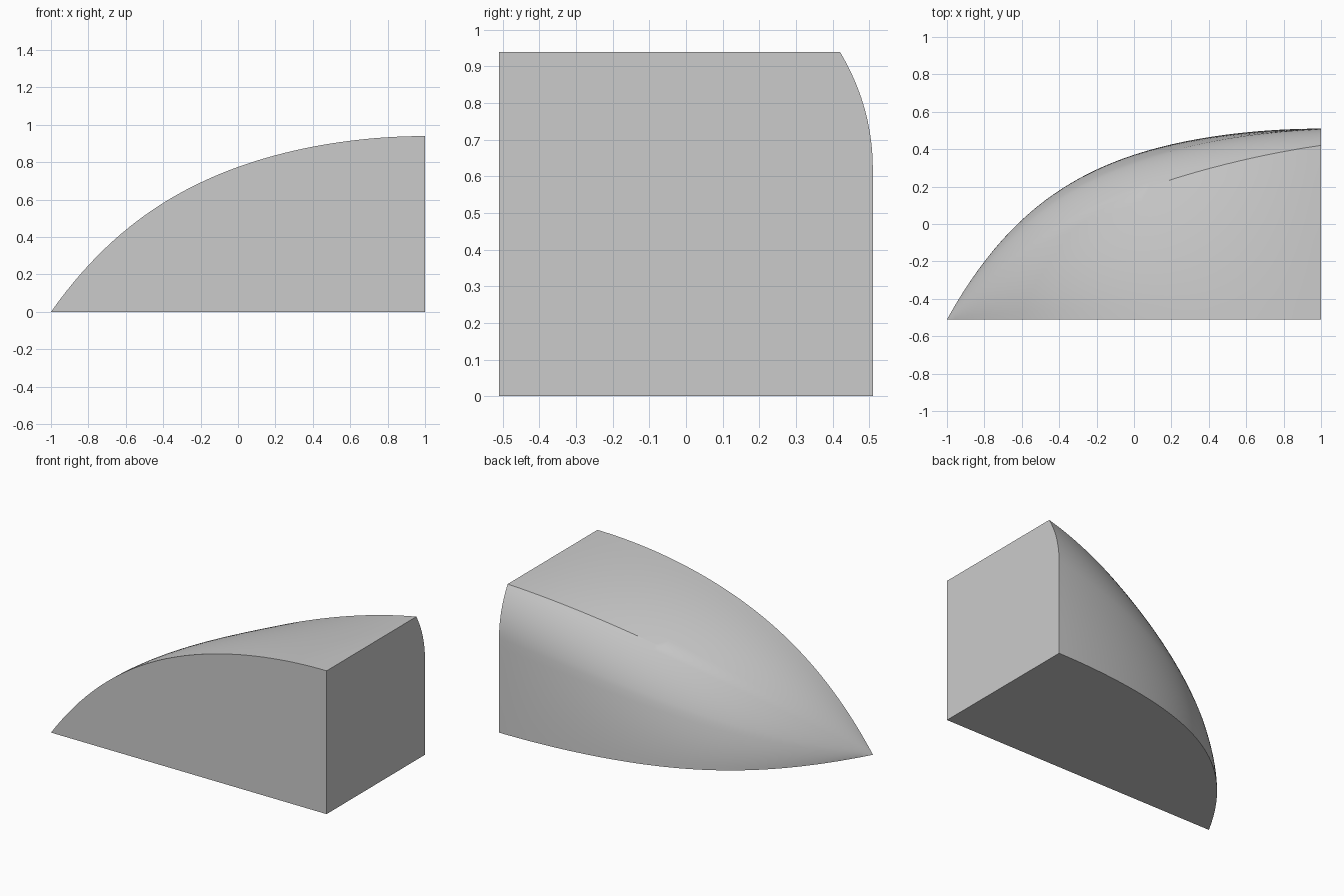
import bpy
import bmesh
import math
from mathutils import Vector

if "Cube" in bpy.data.objects:
    bpy.data.objects.remove(bpy.data.objects["Cube"], do_unlink=True)

ROWS, STEPS = 48, 10
HEIGHT, DEPTH = 0.94, 1.02

# Cross-sections as chained quadratic curves (depth, height fractions)
TIP = [(0, 1), (.36, 1), (.63, .74), (.815, .555), (.9075, .37), (1, .185), (1, 0)]
END = [(0, 1), (.456, 1), (.912, 1), (1, .84), (1, .66), (1, .33), (1, 0)]


def falloff(u, share):
    return 1 - share * u ** 2 - (1 - share) * u ** 5


def section(t):
    """Points of the shell at a fraction t of the length."""
    x, u = 2 * t - 1, 1 - t
    high, deep = HEIGHT * falloff(u, .66), DEPTH * falloff(u, .485)
    ctrl = [Vector(a).lerp(Vector(b), t) for a, b in zip(TIP, END)]
    pts = [ctrl[0]]
    for k in range(0, 6, 2):
        a, b, c = ctrl[k:k + 3]
        for i in range(1, STEPS + 1):
            s = i / STEPS
            pts.append(a.lerp(b, s).lerp(b.lerp(c, s), s))
    return [(x, p.x * deep - DEPTH / 2, p.y * high) for p in pts]


# Curved shell, row by row from the tip to the broad end
bm = bmesh.new()
rows = [[bm.verts.new(p) for p in section(i / ROWS)] for i in range(ROWS + 1)]
for r0, r1 in zip(rows, rows[1:]):
    for j in range(len(r0) - 1):
        bm.faces.new((r0[j], r1[j], r1[j + 1], r0[j + 1]))

# Flat front, base and end faces
corner = bm.verts.new((1, -DEPTH / 2, 0))
bm.faces.new([r[0] for r in rows] + [corner])
bm.faces.new([r[-1] for r in rows] + [corner])
bm.faces.new(rows[-1] + [corner])
bmesh.ops.remove_doubles(bm, verts=bm.verts, dist=1e-5)
bmesh.ops.recalc_face_normals(bm, faces=bm.faces)

mesh = bpy.data.meshes.new("curved_wedge")
bm.to_mesh(mesh)
bm.free()
wedge = bpy.data.objects.new("curved_wedge", mesh)
bpy.context.collection.objects.link(wedge)

# Plain grey finish
grey = bpy.data.materials.new("light_grey")
grey.use_nodes = True
colour = (.6, .6, .6, 1)
grey.diffuse_color = colour
grey.node_tree.nodes["Principled BSDF"].inputs["Base Color"].default_value = colour
mesh.materials.append(grey)

bpy.context.view_layer.objects.active = wedge
wedge.select_set(True)
bpy.ops.object.shade_smooth_by_angle(angle=math.radians(30))
